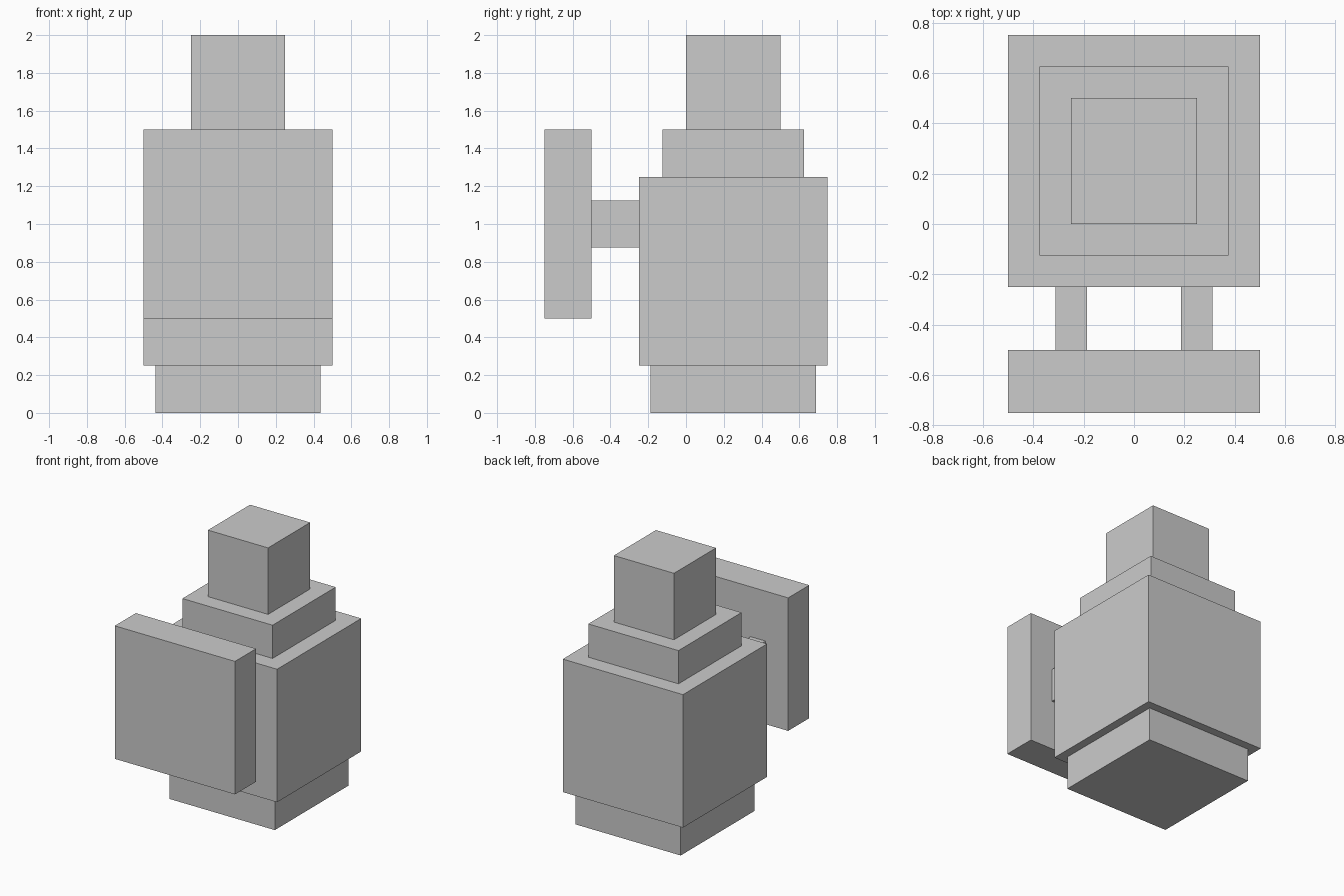
import bpy
import bmesh
from mathutils import Vector

if "Cube" in bpy.data.objects:
    bpy.data.objects.remove(bpy.data.objects["Cube"])


def box(name, low, high):
    """Axis-aligned box between two opposite corners."""
    low, high = Vector(low), Vector(high)
    size, centre = high - low, (low + high) / 2
    bm = bmesh.new()
    bmesh.ops.create_cube(bm, size=1)
    bmesh.ops.scale(bm, vec=size, verts=bm.verts)
    mesh = bpy.data.meshes.new(name)
    bm.to_mesh(mesh)
    bm.free()
    obj = bpy.data.objects.new(name, mesh)
    obj.location = centre
    bpy.context.collection.objects.link(obj)
    return obj


# Stacked square blocks: name, half width, bottom z, top z
AXIS_Y = 0.25
for name, half, bottom, top in (
    ("base", 0.4375, 0.0, 0.25),
    ("body", 0.5, 0.25, 1.25),
    ("shoulder", 0.375, 1.25, 1.5),
    ("cap", 0.25, 1.5, 2.0),
):
    box(name, (-half, AXIS_Y - half, bottom), (half, AXIS_Y + half, top))

# Front plate standing clear of the body
box("front_plate", (-0.5, -0.75, 0.5), (0.5, -0.5, 1.5))

# Pair of struts joining the plate to the body
for side, x in (("left", -0.25), ("right", 0.25)):
    box(f"{side}_strut", (x - 0.0625, -0.5, 0.875), (x + 0.0625, -0.25, 1.125))
